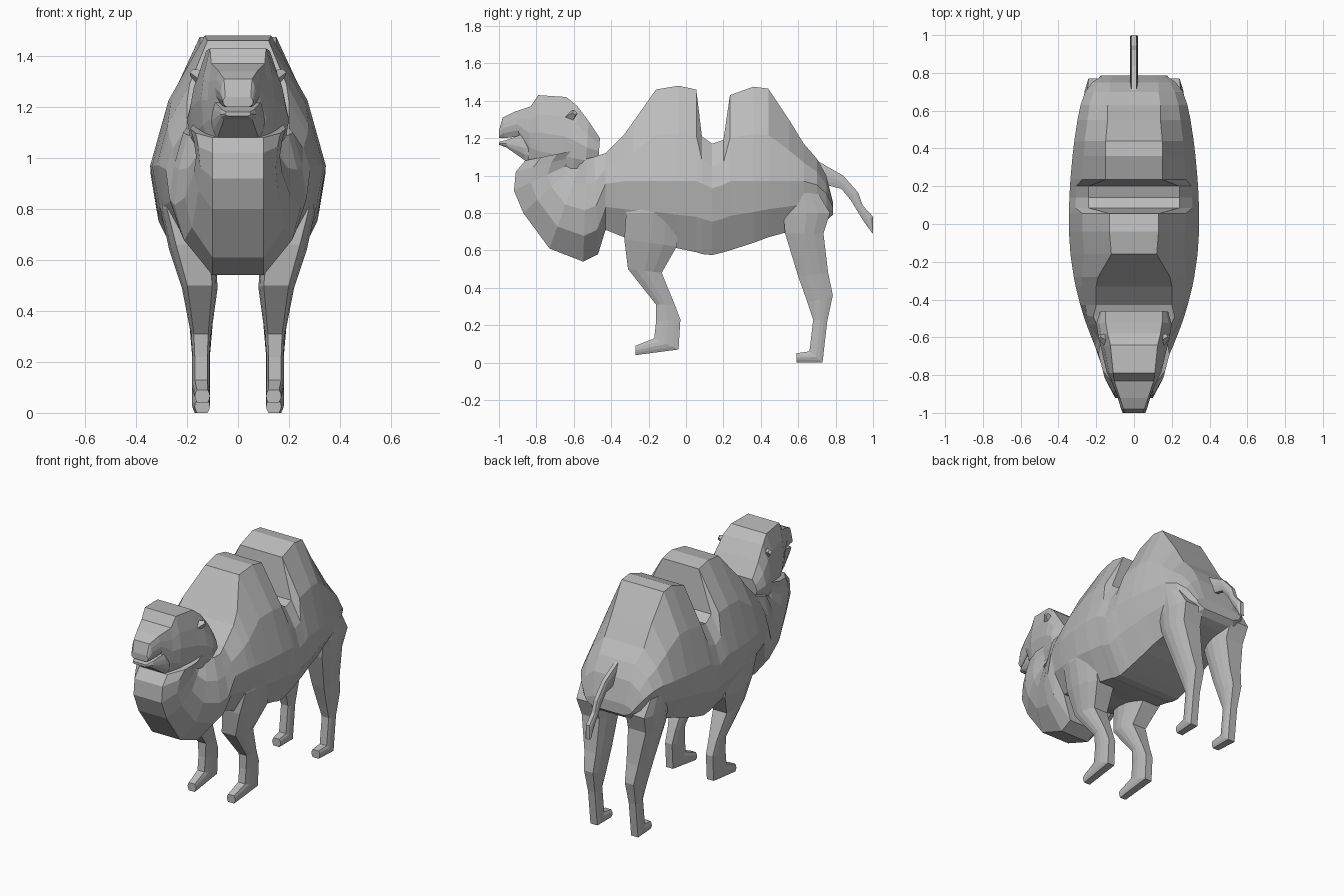
import bpy
import bmesh
from mathutils import Vector

old_cube = bpy.data.objects.get("Cube")
if old_cube:
    bpy.data.objects.remove(old_cube, do_unlink=True)

# One plain grey hide material
hide_grey = bpy.data.materials.new("hide_grey")
hide_grey.use_nodes = True
grey = (0.5, 0.5, 0.5, 1)
hide_grey.diffuse_color = grey
hide_grey.node_tree.nodes["Principled BSDF"].inputs["Base Color"].default_value = grey


def finish(bm, name):
    """Turn a bmesh into a flat shaded object."""
    bmesh.ops.recalc_face_normals(bm, faces=bm.faces)
    mesh = bpy.data.meshes.new(name)
    bm.to_mesh(mesh)
    bm.free()
    mesh.materials.append(hide_grey)
    obj = bpy.data.objects.new(name, mesh)
    bpy.context.scene.collection.objects.link(obj)
    return obj


def section(start, end, w_start, w_mid, w_end, t=0.5, x=0.0):
    """Ten sided ring spanning two points of the side outline."""
    a, b = Vector((x, *start)), Vector((x, *end))
    stations = [
        (0, w_start),
        (t / 2, w_mid + (w_start - w_mid) / 4),
        (t, w_mid),
        ((1 + t) / 2, w_mid + (w_end - w_mid) / 3),
        (1, w_end),
    ]
    right = [a.lerp(b, s) + Vector((w, 0, 0)) for s, w in stations]
    left = [a.lerp(b, s) - Vector((w, 0, 0)) for s, w in reversed(stations)]
    return right + left


def loft(name, sections):
    """Skin a row of rings and cap both ends."""
    bm = bmesh.new()
    rings = [[bm.verts.new(point) for point in ring] for ring in sections]
    count = len(rings[0])
    for ring, following in zip(rings, rings[1:]):
        for i in range(count):
            j = (i + 1) % count
            bm.faces.new((ring[i], ring[j], following[j], following[i]))
    bm.faces.new(rings[0])
    bm.faces.new(rings[-1])
    return finish(bm, name)


def flank_width(y):
    """Half width of the body, narrowing to the neck and rounding off at the rump."""
    if y < 0:
        return 0.345 - 0.33 * y ** 2
    return 0.345 - 0.15 * y ** 2 - 4 * y ** 16


# Trunk with two humps: y, belly height, back height, back half width
trunk_rows = [
    (.785, .79, .86, .11),
    (.75, .76, 1.0, .13),
    (.7, .74, 1.09, .13),
    (.63, .72, 1.17, .14),
    (.55, .7, 1.3, .14),
    (.44, .67, 1.465, .15),
    (.36, .64, 1.475, .15),
    (.235, .6, 1.43, .15),
    (.2, .59, 1.19, .24),
    (.14, .575, 1.17, .24),
    (.085, .58, 1.21, .24),
    (.055, .59, 1.46, .13),
    (-.04, .61, 1.48, .13),
    (-.16, .64, 1.46, .12),
    (-.28, .66, 1.29, .19),
    (-.33, .67, 1.22, .2),
    (-.43, .71, 1.12, .2),
]
body_sections = []
for y, belly, spine, back in trunk_rows:
    flank = flank_width(y)
    crease = min((0.97 - belly) / (spine - belly), 0.6)
    body_sections.append(section((y, belly), (y, spine), flank * 0.65, flank, back, crease))

# Curled neck: throat y, z, nape y, z
neck_rows = [
    (-.47, .58, -.49, 1.1),
    (-.55, .54, -.53, 1.09),
    (-.73, .61, -.56, 1.08),
    (-.87, .8, -.57, 1.08),
    (-.92, .92, -.56, 1.09),
    (-.91, 1.02, -.53, 1.12),
    (-.86, 1.08, -.52, 1.15),
]
for throat_y, throat_z, nape_y, nape_z in neck_rows:
    side_width = flank_width((throat_y + nape_y) / 2)
    body_sections.append(section((throat_y, throat_z), (nape_y, nape_z),
                                 0.1, side_width, side_width * 0.8))
loft("body_and_neck", body_sections)

# Head: underside y, z, crown y, z, cheek width, crown width
head_rows = [
    (-.47, 1.06, -.46, 1.2, .18, .15),
    (-.54, 1.01, -.52, 1.29, .2, .15),
    (-.6, 1.0, -.58, 1.37, .19, .14),
    (-.67, 1.0, -.64, 1.42, .175, .125),
    (-.78, 1.03, -.79, 1.43, .145, .11),
    (-.84, 1.08, -.83, 1.37, .12, .105),
    (-.89, 1.21, -.92, 1.34, .09, .075),
    (-.97, 1.2, -.98, 1.31, .07, .055),
    (-1, 1.2, -1, 1.24, .06, .05),
]
loft("head", [section((low_y, low_z), (top_y, top_z), cheek * 0.75, cheek, crown)
              for low_y, low_z, top_y, top_z, cheek, crown in head_rows])

# Lower jaw below the open mouth: underside y, z, lip y, z, half width
jaw_rows = [
    (-.76, 1.05, -.76, 1.22, .12),
    (-.86, 1.08, -.88, 1.22, .1),
    (-.96, 1.15, -.96, 1.19, .07),
    (-1, 1.165, -1, 1.18, .05),
]
loft("lower_jaw", [section((low_y, low_z), (lip_y, lip_z), width * 0.8, width, width * 0.9)
                   for low_y, low_z, lip_y, lip_z, width in jaw_rows])

# Tail: upper y, z, lower y, z
tail_rows = [
    (.7, 1.08, .7, .96),
    (.84, 1.0, .83, .93),
    (.92, .91, .88, .87),
    (.945, .84, .91, .82),
    (1, .78, .95, .755),
    (1, .69, .99, .7),
]
loft("tail", [section((upper_y, upper_z), (lower_y, lower_z), 0.012, 0.02, 0.012)
              for upper_y, upper_z, lower_y, lower_z in tail_rows])

# Legs: front y, z, rear y, z, distance from centre, half width
front_leg_rows = [
    (-.29, .95, -.04, .95, .22, .08),
    (-.32, .8, -.03, .8, .215, .09),
    (-.33, .66, -.05, .62, .18, .09),
    (-.31, .5, -.13, .48, .15, .07),
    (-.16, .31, -.06, .31, .145, .04),
    (-.16, .22, -.03, .23, .145, .035),
    (-.17, .13, -.04, .07, .145, .035),
    (-.27, .09, -.27, .04, .14, .03),
]
hind_leg_rows = [
    (.54, .92, .71, .9, .19, .08),
    (.52, .8, .77, .8, .175, .095),
    (.53, .69, .735, .69, .165, .09),
    (.6, .46, .76, .48, .15, .06),
    (.65, .32, .785, .36, .145, .045),
    (.68, .23, .755, .22, .145, .035),
    (.66, .06, .73, 0, .145, .035),
    (.59, .05, .59, 0, .14, .03),
]
leg_tables = {"front_leg": front_leg_rows, "hind_leg": hind_leg_rows}
for side_name, side in (("left", 1), ("right", -1)):
    for part, rows in leg_tables.items():
        loft(f"{side_name}_{part}",
             [section((front_y, front_z), (rear_y, rear_z),
                      width * 0.7, width, width * 0.7, x=offset * side)
              for front_y, front_z, rear_y, rear_z, offset, width in rows])

    # Small folded ear
    bm = bmesh.new()
    bmesh.ops.create_cone(bm, cap_ends=True, segments=4,
                          radius1=0.04, radius2=0.015, depth=0.07)
    lean = Vector((side * 0.7, 0.4, 0.4)).to_track_quat("Z", "Y")
    bmesh.ops.rotate(bm, verts=bm.verts, matrix=lean.to_matrix())
    bmesh.ops.translate(bm, verts=bm.verts, vec=(side * 0.155, -0.61, 1.32))
    finish(bm, f"{side_name}_ear")
